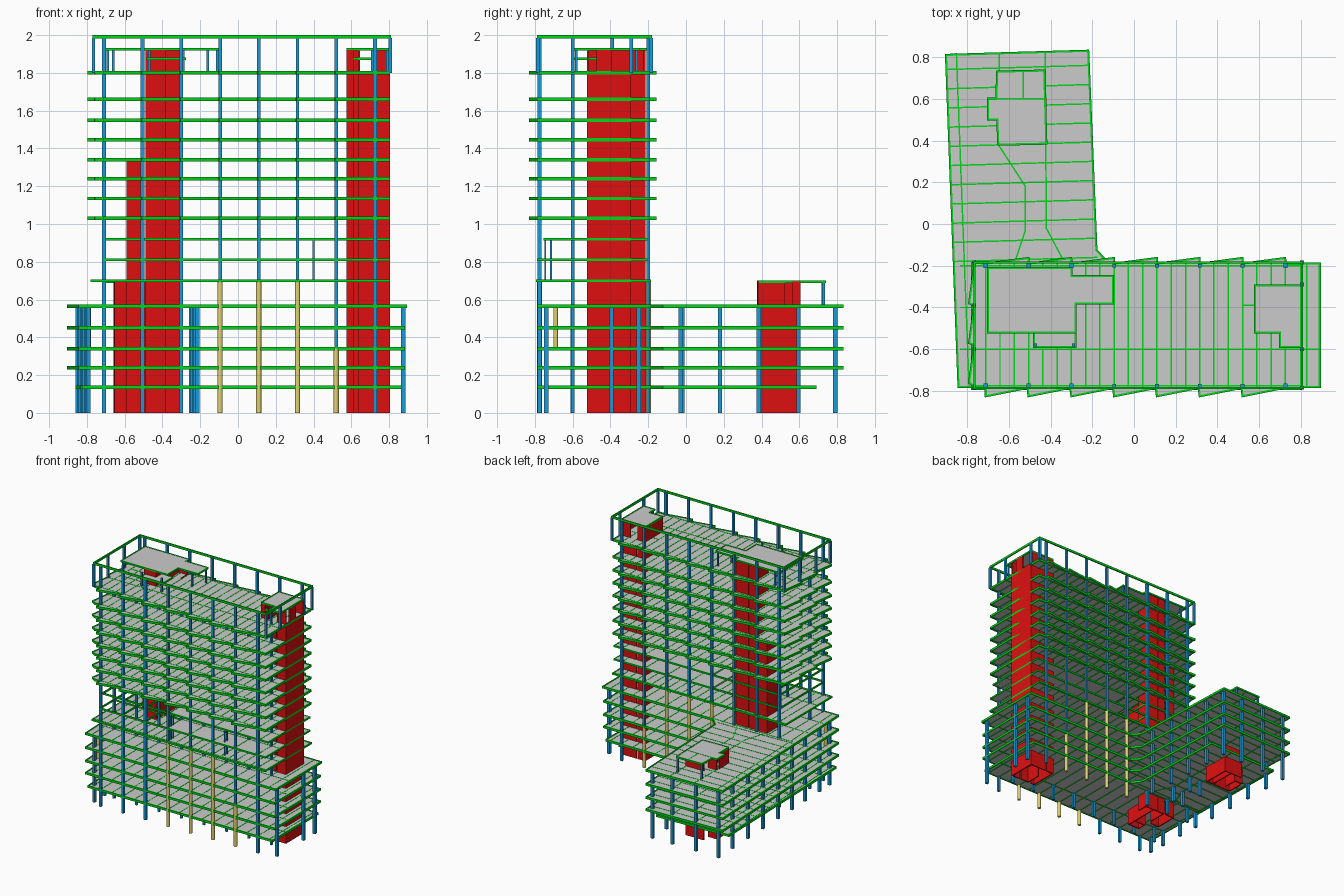
import bpy, bmesh, math
from mathutils import Vector, Matrix


def material(name, rgb):
    m = bpy.data.materials.new(name)
    m.diffuse_color = (*rgb, 1)
    return m


GREEN = material("beam_green", (0.0, 0.68, 0.01))
BLUE = material("column_blue", (0.01, 0.32, 0.68))
YELLOW = material("column_yellow", (0.75, 0.65, 0.17))
RED = material("wall_red", (0.74, 0.005, 0.005))


def finish(name, bm, mat=None):
    me = bpy.data.meshes.new(name)
    bm.to_mesh(me)
    bm.free()
    ob = bpy.data.objects.new(name, me)
    bpy.context.collection.objects.link(ob)
    if mat:
        me.materials.append(mat)
    return ob


def slab(name, pts, z, t=0.010):
    bm = bmesh.new()
    f = bm.faces.new([bm.verts.new((x, y, z - t / 2)) for x, y in pts])
    ext = bmesh.ops.extrude_face_region(bm, geom=[f])
    bmesh.ops.translate(bm, vec=(0, 0, t), verts=[v for v in ext["geom"] if isinstance(v, bmesh.types.BMVert)])
    bmesh.ops.recalc_face_normals(bm, faces=bm.faces)
    finish(name, bm)


def add_bar(bm, a, b, w, z0, z1):
    # upright box following the plan line a-b
    a, b = Vector(a), Vector(b)
    d, c = b - a, (a + b) / 2
    m = (Matrix.Translation((c.x, c.y, (z0 + z1) / 2))
         @ Matrix.Rotation(math.atan2(d.y, d.x), 4, "Z")
         @ Matrix.Diagonal((d.length + w * 0.9, w, z1 - z0, 1)))
    bmesh.ops.create_cube(bm, size=1, matrix=m)


def beams(name, z, edge, inner, h=0.018):
    bm = bmesh.new()
    for a, b in edge:
        add_bar(bm, a, b, 0.010, z - h / 2, z + h / 2)
    for a, b in inner:
        add_bar(bm, a, b, 0.007, z - h / 2, z + 0.0065)
    finish(name, bm, GREEN)


def walls(name, rows):
    bm = bmesh.new()
    for x1, y1, x2, y2, z0, z1 in rows:
        add_bar(bm, (x1, y1), (x2, y2), 0.010, z0, z1)
    finish(name, bm, RED)


def columns(name, pts, z0, z1, w, mat=BLUE, round_=False):
    bm = bmesh.new()
    for x, y in pts:
        m = Matrix.Translation((x, y, (z0 + z1) / 2))
        if round_:
            bmesh.ops.create_cone(bm, cap_ends=True, segments=12, radius1=w / 2, radius2=w / 2,
                                  depth=z1 - z0, matrix=m)
        else:
            bmesh.ops.create_cube(bm, size=1, matrix=m @ Matrix.Diagonal((w, w, z1 - z0, 1)))
    finish(name, bm, mat)


def loop(pts):
    return list(zip(pts, pts[1:] + pts[:1]))


def chain(pts):
    return list(zip(pts, pts[1:]))


def rect(x0, y0, x1, y1):
    return [(x0, y0), (x1, y0), (x1, y1), (x0, y1)]


COLX = [-0.71 + 0.205 * i for i in range(8)]
FRONT, MID, BACK = -0.775, -0.60, -0.20


def left_x(y, off=0.0):      # skewed west edge of the wing
    return -0.87 - 0.0377 * y + off


def right_x(y, off=0.0):     # skewed east edge of the wing
    return -0.186 - 0.041 * y + off


# Podium floors: long front bar plus skewed wing
for i, (z, xr, yt) in enumerate([(0.135, 0.86, 0.67), (0.24, 0.88, 0.815), (0.34, 0.88, 0.815),
                                 (0.45, 0.88, 0.815), (0.565, 0.89, 0.815)]):
    west = 0.04 if i == 0 else 0.0
    outline = [(left_x(yt, west), yt - 0.005), (left_x(-0.78, west / 2), -0.78), (xr, -0.78), (xr, -0.19),
               (-0.12, -0.19), (-0.18, -0.125), (right_x(yt), yt + 0.015)]
    inner = []
    for k in range(11):
        y = 0.75 - 0.092 * k
        if y < yt - 0.03:
            inner.append(((left_x(y, west), y - 0.01), (right_x(y), y + 0.01)))
    inner += chain([(left_x(yt, 0.05), yt), (-0.79, -0.78)])
    inner += chain([(-0.645, yt), (-0.65, 0.38), (-0.52, 0.18), (-0.52, -0.03), (-0.57, -0.18)])
    inner += chain([(-0.425, yt), (-0.42, -0.02), (-0.33, -0.19)])
    inner += [((-0.83, -0.2), (-0.12, -0.2)), ((-0.83, MID), (xr, MID)), ((-0.83, -0.4), (-0.49, -0.4))]
    inner += [((-0.71 + 0.1025 * k, -0.78), (-0.71 + 0.1025 * k, -0.19)) for k in range(16) if -0.71 + 0.1025 * k < xr]
    slab(f"podium_slab_{i}", outline, z)
    beams(f"podium_beams_{i}", z, loop(outline), inner)

# Podium columns
wing_y = [-0.03, 0.18, 0.385, 0.595, 0.79]
columns("wing_columns", [(left_x(y, 0.05), y) for y in wing_y + [-0.22, -0.40, -0.60, -0.74]]
        + [(right_x(y, -0.03), y) for y in wing_y]
        + [(-0.52, -0.03), (-0.52, 0.18), (-0.42, -0.02), (-0.42, 0.18), (-0.645, 0.79), (-0.43, 0.79)],
        0, 0.565, 0.022)
columns("podium_end_columns", [(0.875, y) for y in (-0.74, -0.395, -0.25)], 0, 0.565, 0.022)

# Tower floors with stepped, saw-tooth long edges
saw = [(-0.76, -0.78), (-0.71, -0.78)]
for x in COLX[:-1]:
    saw += [(x, -0.825), (x + 0.2, -0.785)]
saw += [(0.80, -0.785), (0.80, -0.195), (0.726, -0.195)]
for x in reversed(COLX[:-1]):
    saw += [(x + 0.204, -0.163), (x, -0.19)]
saw += [(-0.77, -0.185)]
for y in (-0.20, -0.39, -0.58):
    saw += [(-0.765, y), (-0.79, y - 0.18)]

cross = [((x + dx, -0.78), (x + dx, -0.19)) for x in COLX for dx in (0, 0.068, 0.137) if x + dx < 0.79]
long_lines = [((-0.77, y), (0.80, y)) for y in (FRONT, MID, BACK)]
cores = [((-0.70, -0.52), (-0.30, -0.52)), ((0.52, -0.39), (0.80, -0.39)), ((-0.70, -0.38), (-0.48, -0.38))]
for i, z in enumerate([1.03, 1.135, 1.24, 1.34, 1.445, 1.55, 1.66, 1.80]):
    slab(f"tower_slab_{i}", saw, z)
    beams(f"tower_beams_{i}", z, loop(saw), cross + long_lines + cores)

# Transfer floor and the two recessed, partly open floors above the podium
flat = rect(-0.775, -0.79, 0.80, -0.19)
slab("transfer_slab", flat, 0.70)
beams("transfer_beams", 0.70, loop(flat), cross + long_lines, 0.014)
for i, (z, y0) in enumerate([(0.81, -0.785), (0.92, -0.75)]):
    part = rect(-0.10, y0, 0.80, -0.21)
    slab(f"recessed_slab_{i}", part, z)
    inner = [((x, y0), (x, -0.21)) for x in COLX] + [((-0.71, MID), (0.80, MID))]
    beams(f"recessed_beams_{i}", z, loop(rect(-0.71, y0, 0.80, -0.21)), inner, 0.013)
columns("short_posts", [(x, y) for x in (-0.09, 0.40) for y in (-0.745, -0.715)], 0.70, 0.92, 0.009)

# Tower columns, yellow at the base where they carry the open bays
yellow_x, short_x = COLX[3:6], COLX[6]
for tag, y in (("front", FRONT), ("back", BACK)):
    columns(f"{tag}_yellow_columns", [(x, y) for x in yellow_x], 0, 0.70, 0.027, YELLOW, True)
    columns(f"{tag}_short_yellow_column", [(short_x, y)], 0, 0.34, 0.027, YELLOW, True)
    columns(f"{tag}_upper_columns", [(x, y) for x in yellow_x], 0.70, 1.99, 0.018)
    columns(f"{tag}_end_bay_column", [(short_x, y)], 0.34, 1.99, 0.018)
    columns(f"{tag}_blue_columns", [(x, y) for x in COLX if x not in yellow_x + [short_x]], 0, 1.99, 0.02)
columns("middle_columns", [(x, MID) for x in COLX], 0, 1.80, 0.018)
columns("west_yellow_columns", [(-0.79, -0.25), (-0.79, -0.69)], 0.34, 0.56, 0.025, YELLOW, True)

# Roof parapet frame
ring = rect(-0.765, -0.785, 0.805, -0.185)
beams("roof_ring", 1.991, loop(ring), [], 0.018)
columns("roof_ring_posts", ring + [(-0.765, MID), (-0.765, -0.39), (0.805, MID), (0.805, -0.29)], 1.80, 1.985, 0.018)

# West tower core
walls("west_core", [
    (-0.485, -0.52, -0.385, -0.52, 0, 1.92), (-0.385, -0.52, -0.385, -0.22, 0, 1.92),
    (-0.485, -0.22, -0.43, -0.22, 0, 1.92), (-0.415, -0.22, -0.31, -0.22, 0, 1.92),
    (-0.485, -0.52, -0.485, -0.45, 0, 1.92), (-0.485, -0.37, -0.485, -0.22, 0, 1.92),
    (-0.485, -0.45, -0.40, -0.45, 0, 1.81), (-0.305, -0.30, -0.305, -0.22, 0, 1.81),
    (-0.585, -0.22, -0.51, -0.22, 0, 1.34), (-0.585, -0.40, -0.585, -0.22, 0, 1.34),
    (-0.585, -0.40, -0.51, -0.40, 0, 1.34)])

# East tower core
walls("east_core", [
    (0.80, -0.52, 0.80, -0.30, 0, 1.81), (0.58, -0.52, 0.58, -0.30, 0, 1.92),
    (0.64, -0.52, 0.64, -0.40, 0, 1.92), (0.58, -0.52, 0.61, -0.52, 0, 1.92),
    (0.73, -0.52, 0.80, -0.52, 0, 1.92), (0.65, -0.52, 0.71, -0.52, 0, 1.80),
    (0.58, -0.295, 0.64, -0.295, 0, 1.92), (0.66, -0.295, 0.80, -0.295, 0, 1.80),
    (0.715, -0.295, 0.80, -0.295, 1.80, 1.92), (0.80, -0.47, 0.80, -0.40, 1.81, 1.92)])

# Wing core rising just above the podium roof
walls("wing_core", [
    (-0.65, 0.38, -0.42, 0.385, 0, 0.695), (-0.42, 0.385, -0.425, 0.52, 0, 0.695),
    (-0.425, 0.565, -0.425, 0.60, 0, 0.695), (-0.425, 0.52, -0.425, 0.565, 0, 0.57),
    (-0.58, 0.60, -0.425, 0.60, 0, 0.695), (-0.48, 0.385, -0.485, 0.60, 0, 0.695),
    (-0.65, 0.38, -0.655, 0.50, 0, 0.695), (-0.58, 0.42, -0.585, 0.53, 0, 0.695),
    (-0.65, 0.53, -0.58, 0.53, 0, 0.695)])
wing_roof = [(-0.65, 0.38), (-0.42, 0.385), (-0.43, 0.735), (-0.655, 0.73), (-0.66, 0.60), (-0.70, 0.60), (-0.70, 0.50),
             (-0.655, 0.50)]
slab("wing_core_roof", wing_roof, 0.695)
beams("wing_core_roof_beams", 0.695, loop(wing_roof), [((-0.66, 0.60), (-0.43, 0.60)), ((-0.53, 0.60), (-0.53, 0.73))], 0.014)
columns("wing_roof_posts", [(-0.435, 0.73), (-0.65, 0.725)], 0.565, 0.695, 0.014)

# Roof-top plant platforms
for name, z, pts in [
        ("west_plant_roof", 1.925, [(-0.70, -0.52), (-0.28, -0.52), (-0.28, -0.38), (-0.10, -0.38), (-0.10, -0.25),
                                    (-0.30, -0.25), (-0.30, -0.21), (-0.70, -0.21)]),
        ("west_lower_platform", 1.875, rect(-0.48, -0.59, -0.28, -0.45)),
        ("east_plant_roof", 1.925, [(0.58, -0.52), (0.70, -0.52), (0.70, -0.59), (0.80, -0.59), (0.80, -0.295),
                                    (0.58, -0.295)]),
        ("east_lower_platform", 1.875, rect(0.61, -0.52, 0.70, -0.43))]:
    slab(name, pts, z, 0.008)
    beams(name + "_beams", z, loop(pts), [], 0.013)
columns("plant_posts", [(-0.69, -0.51), (-0.66, -0.22), (-0.16, -0.37), (-0.11, -0.26), (0.71, -0.58), (0.79, -0.58),
                        (-0.47, -0.58), (-0.29, -0.58)], 1.80, 1.92, 0.013)
